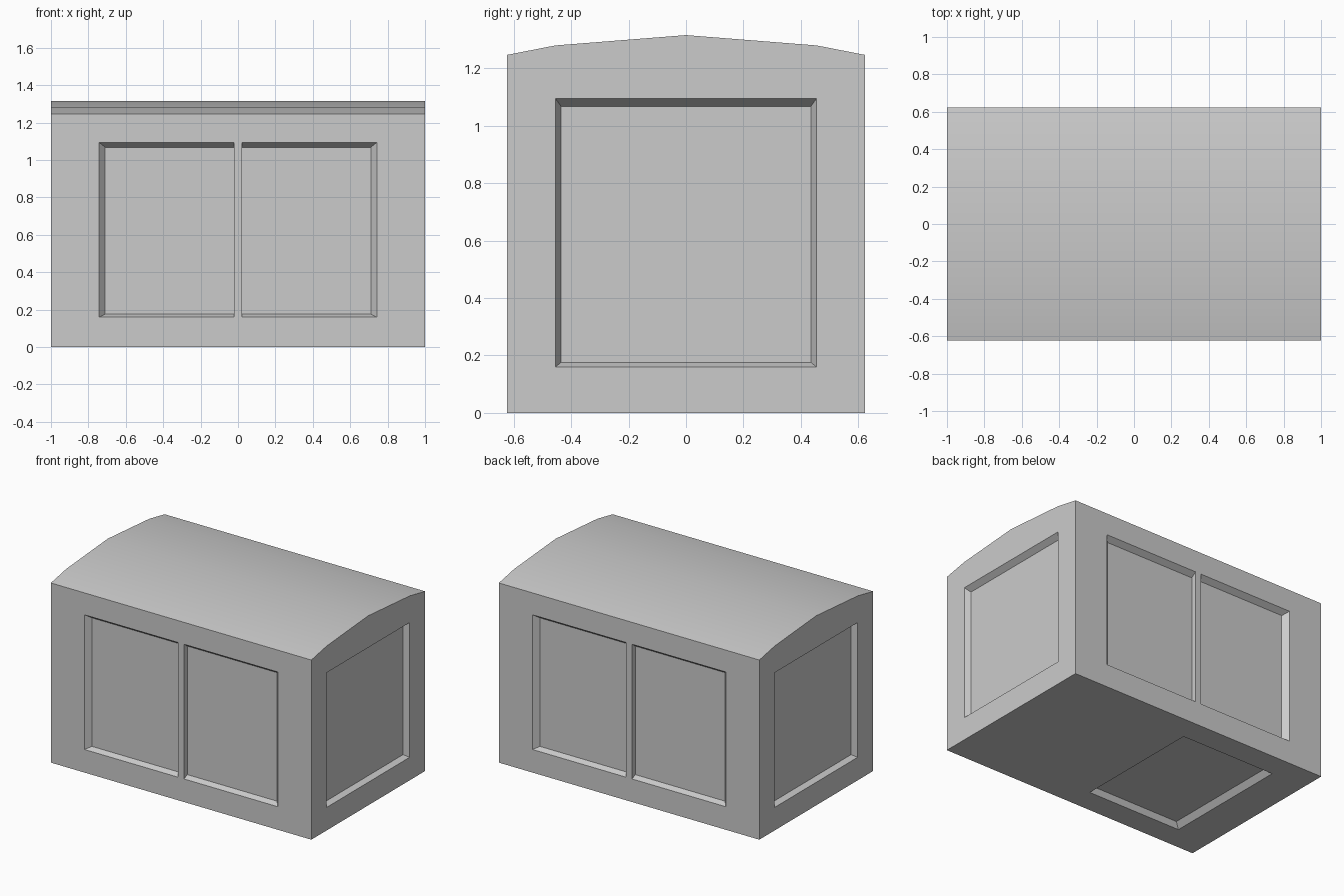
import bpy, bmesh, math

if "Cube" in bpy.data.objects:
    bpy.data.objects.remove(bpy.data.objects["Cube"])

HALF_LENGTH, HALF_WIDTH = 1.0, 0.624
DEPTH = 0.037

grey = bpy.data.materials.new("plain_grey")
grey.use_nodes = True
grey.diffuse_color = (0.6, 0.6, 0.6, 1)
grey.node_tree.nodes["Principled BSDF"].inputs["Base Color"].default_value = (0.6, 0.6, 0.6, 1)


def add_object(name, bm):
    bmesh.ops.recalc_face_normals(bm, faces=bm.faces)
    mesh = bpy.data.meshes.new(name)
    bm.to_mesh(mesh)
    bm.free()
    mesh.materials.append(grey)
    obj = bpy.data.objects.new(name, mesh)
    bpy.context.collection.objects.link(obj)
    return obj


# Body: end profile with a shallow curved roof, extruded along x
half = [(HALF_WIDTH, 0), (HALF_WIDTH, 1.247), (0.455, 1.28)]
profile = half + [(0, 1.316)] + [(-y, z) for y, z in reversed(half)]
bm = bmesh.new()
end = bm.faces.new([bm.verts.new((-HALF_LENGTH, y, z)) for y, z in profile])
out = bmesh.ops.extrude_face_region(bm, geom=[end])
new_verts = [v for v in out["geom"] if isinstance(v, bmesh.types.BMVert)]
bmesh.ops.translate(bm, verts=new_verts, vec=(2 * HALF_LENGTH, 0, 0))
body = add_object("cabin_body", bm)


def cut_panel(name, outer, inner, place):
    """Cut a recess tapering from the outer to the inner rectangle (u0, u1, v0, v1)."""
    bm = bmesh.new()
    for t in (-0.5, 1):
        u0, u1, v0, v1 = [a + (b - a) * t for a, b in zip(outer, inner)]
        for u in (u0, u1):
            for v in (v0, v1):
                bm.verts.new(place(u, v, DEPTH * t))
    bmesh.ops.convex_hull(bm, input=bm.verts)
    bmesh.ops.dissolve_limit(bm, angle_limit=0.01, verts=bm.verts, edges=bm.edges)
    cutter = add_object(name, bm)
    cutter.hide_render = True
    mod = body.modifiers.new(name, "BOOLEAN")
    mod.operation, mod.solver, mod.object = "DIFFERENCE", "EXACT", cutter
    bpy.context.view_layer.objects.active = body
    bpy.ops.object.modifier_apply(modifier=name)
    bpy.data.objects.remove(cutter)


# Paired side panels either side of a narrow mullion, and one panel on each end
for s in (-1, 1):
    for m in (-1, 1):
        cut_panel("side_panel", (0.022, 0.743, 0.16, 1.095), (0.022, 0.71, 0.176, 1.068),
                  lambda u, v, d: (m * u, s * (HALF_WIDTH - d), v))
    cut_panel("end_panel", (-0.455, 0.455, 0.16, 1.095), (-0.435, 0.435, 0.176, 1.068),
              lambda u, v, d: (s * (HALF_LENGTH - d), u, v))

# Single recess in the underside
cut_panel("floor_panel", (-0.743, -0.022, -0.455, 0.455), (-0.71, -0.022, -0.435, 0.435),
          lambda u, v, d: (u, v, d))

# Smooth roof with crisp edges
bpy.ops.object.select_all(action="DESELECT")
body.select_set(True)
bpy.context.view_layer.objects.active = body
bpy.ops.object.shade_smooth_by_angle(angle=math.radians(30))
